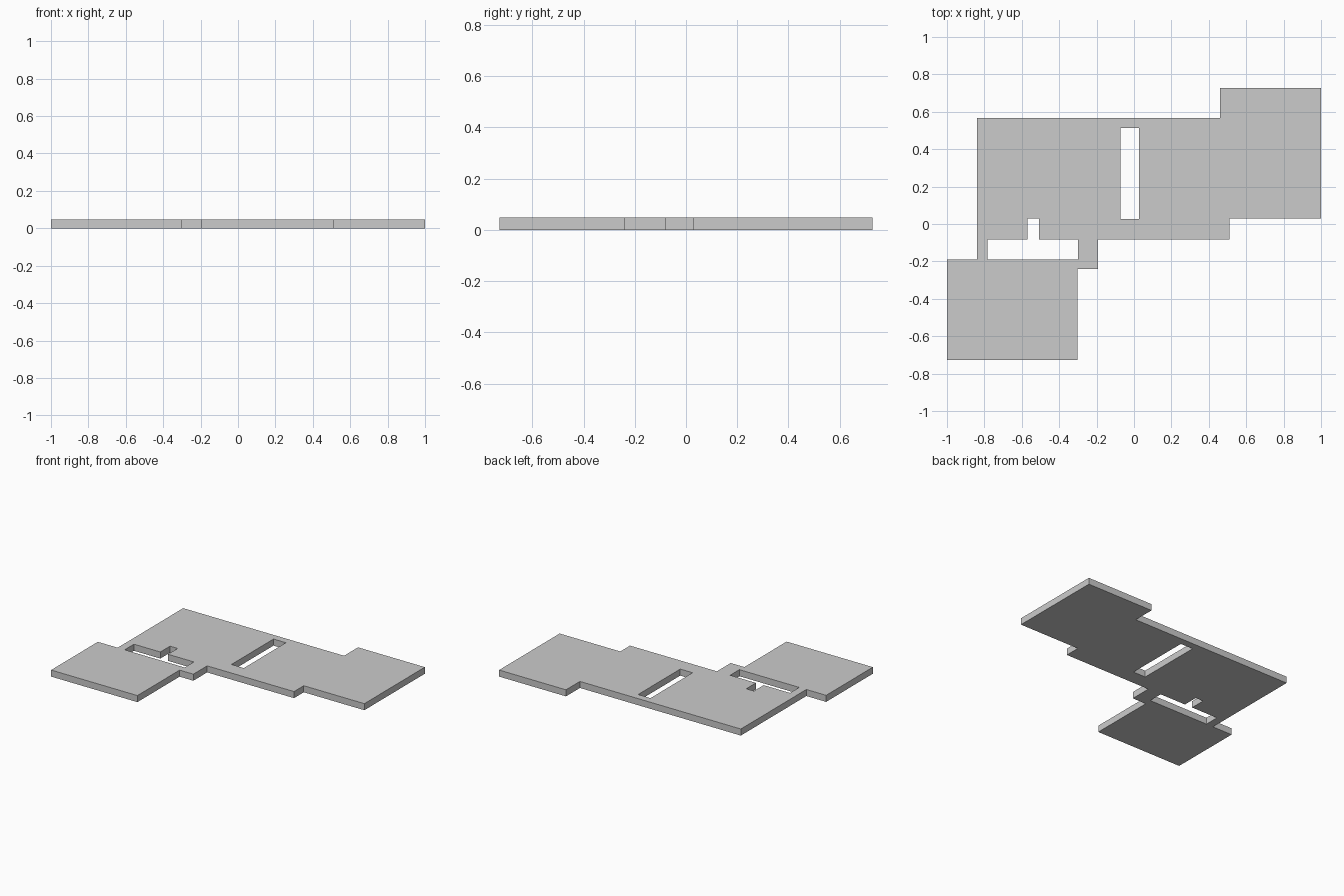
import bpy, bmesh

if "Cube" in bpy.data.objects:
    bpy.data.objects.remove(bpy.data.objects["Cube"])

THICK = 0.048


def loop_from_steps(x, y, stops):
    """Right-angled closed outline: alternate x and y stops from a start corner."""
    pts = [(x, y)]
    for i, s in enumerate(stops):
        x, y = (s, y) if i % 2 == 0 else (x, s)
        pts.append((x, y))
    return pts


def slab(name, loops, thick):
    """Flat plate from an outer loop plus hole loops."""
    curve = bpy.data.curves.new(name + "_profile", "CURVE")
    curve.dimensions = "2D"
    curve.fill_mode = "BOTH"
    curve.extrude = thick / 2
    for pts in loops:
        sp = curve.splines.new("POLY")
        sp.points.add(len(pts) - 1)
        for p, (x, y) in zip(sp.points, pts):
            p.co = (x, y, 0, 1)
        sp.use_cyclic_u = True
        sp.use_smooth = False
    obj = bpy.data.objects.new(name, curve)
    bpy.context.collection.objects.link(obj)
    bpy.context.view_layer.objects.active = obj
    obj.select_set(True)
    bpy.ops.object.convert(target="MESH")
    obj = bpy.context.object
    obj.name = name

    # weld caps to walls, rest on the ground
    bm = bmesh.new()
    bm.from_mesh(obj.data)
    bmesh.ops.remove_doubles(bm, verts=bm.verts, dist=1e-4)
    bmesh.ops.translate(bm, verts=bm.verts, vec=(0, 0, thick / 2))
    bmesh.ops.recalc_face_normals(bm, faces=bm.faces)
    for f in bm.faces:
        f.smooth = False
    bm.to_mesh(obj.data)
    bm.free()
    return obj


# stepped outer edge, counter-clockwise from the front left corner
outline = loop_from_steps(-1, -0.728, [
    -0.303, -0.241, -0.192, -0.082, 0.51, 0.03, 1, 0.728,
    0.46, 0.567, -0.84, -0.189, -1])

# tall slot in the middle
slot = loop_from_steps(-0.073, 0.028, [0.027, 0.514, -0.073])

# wide opening with a small notch at its back
notched_opening = loop_from_steps(-0.783, -0.189, [
    -0.299, -0.082, -0.508, 0.03, -0.57, -0.082, -0.783])

slab("floor_slab", [outline, slot, notched_opening], THICK)
